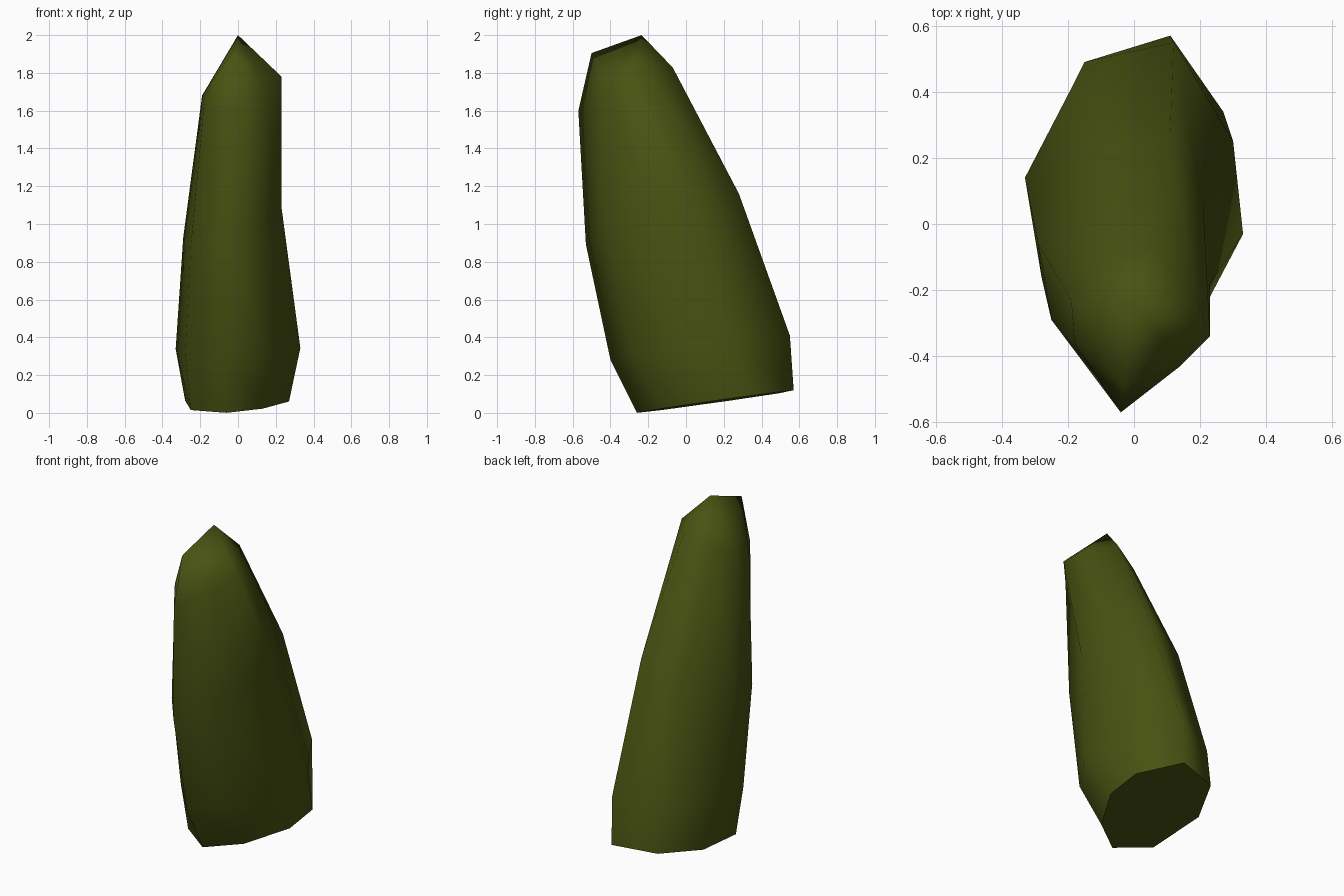
import bpy
import bmesh
from mathutils import Vector

default_cube = bpy.data.objects.get("Cube")
if default_cube:
    bpy.data.objects.remove(default_cube, do_unlink=True)


def make_material(name, colour):
    material = bpy.data.materials.new(name)
    material.use_nodes = True
    material.diffuse_color = colour
    material.node_tree.nodes["Principled BSDF"].inputs["Base Color"].default_value = colour
    return material


def add_section(bm, height, slope_x, slope_y, outline):
    """Eight-sided planar section, tilted by its slopes; starts at the front, goes round by the right."""
    return [bm.verts.new((x, y, height + slope_x * x + slope_y * y)) for x, y in outline]


def add_face(bm, *corners):
    face = bm.faces.new(corners)
    face.smooth = True
    return face


bm = bmesh.new()

# Tilted cross-sections from the base to the shoulder
base = add_section(bm, .038, .02, .14, [
    (-.06, -.26), (-.25, -.13), (-.28, .23), (-.15, .49),
    (.11, .57), (.27, .34), (.27, .12), (.13, -.13)])
belly = add_section(bm, .334, .04, .128, [
    (-.07, -.40), (-.28, -.16), (-.33, .14), (-.19, .41),
    (.12, .55), (.3, .25), (.33, -.03), (.18, -.26)])
middle = add_section(bm, 1.05, .37, .25, [
    (-.07, -.53), (-.25, -.29), (-.29, -.06), (-.13, .23),
    (.11, .28), (.21, .05), (.23, -.18), (.13, -.41)])
shoulder = add_section(bm, 1.835, .34, .39, [
    (-.04, -.57), (-.18, -.36), (-.19, -.23), (-.1, -.12),
    (.06, -.07), (.19, -.23), (.23, -.34), (.14, -.43)])

# Sides between neighbouring sections
sections = [base, belly, middle, shoulder]
for lower, upper in zip(sections, sections[1:]):
    for i in range(len(lower)):
        j = (i + 1) % len(lower)
        add_face(bm, lower[i], upper[i], upper[j], lower[j])

# Pointed cap: a front tip and a summit joined by a short ridge
front_tip = bm.verts.new(Vector((-.03, -.5, 1.905)))
summit = bm.verts.new(Vector((0, -.235, 2)))
right_split, left_split = 2, 7
for i in range(len(shoulder)):
    j = (i + 1) % len(shoulder)
    on_back = right_split <= i < left_split
    add_face(bm, shoulder[i], summit if on_back else front_tip, shoulder[j])
add_face(bm, shoulder[right_split], front_tip, summit)
add_face(bm, shoulder[left_split], summit, front_tip)

# Flat base with a crisp rim
bottom = add_face(bm, *base)
bottom.smooth = False
for edge in bottom.edges:
    edge.smooth = False

bmesh.ops.recalc_face_normals(bm, faces=bm.faces[:])
mesh = bpy.data.meshes.new("standing_stone")
bm.to_mesh(mesh)
bm.free()
mesh.materials.append(make_material("dark olive", (.065, .085, .006, 1)))
stone = bpy.data.objects.new("standing_stone", mesh)
bpy.context.collection.objects.link(stone)
